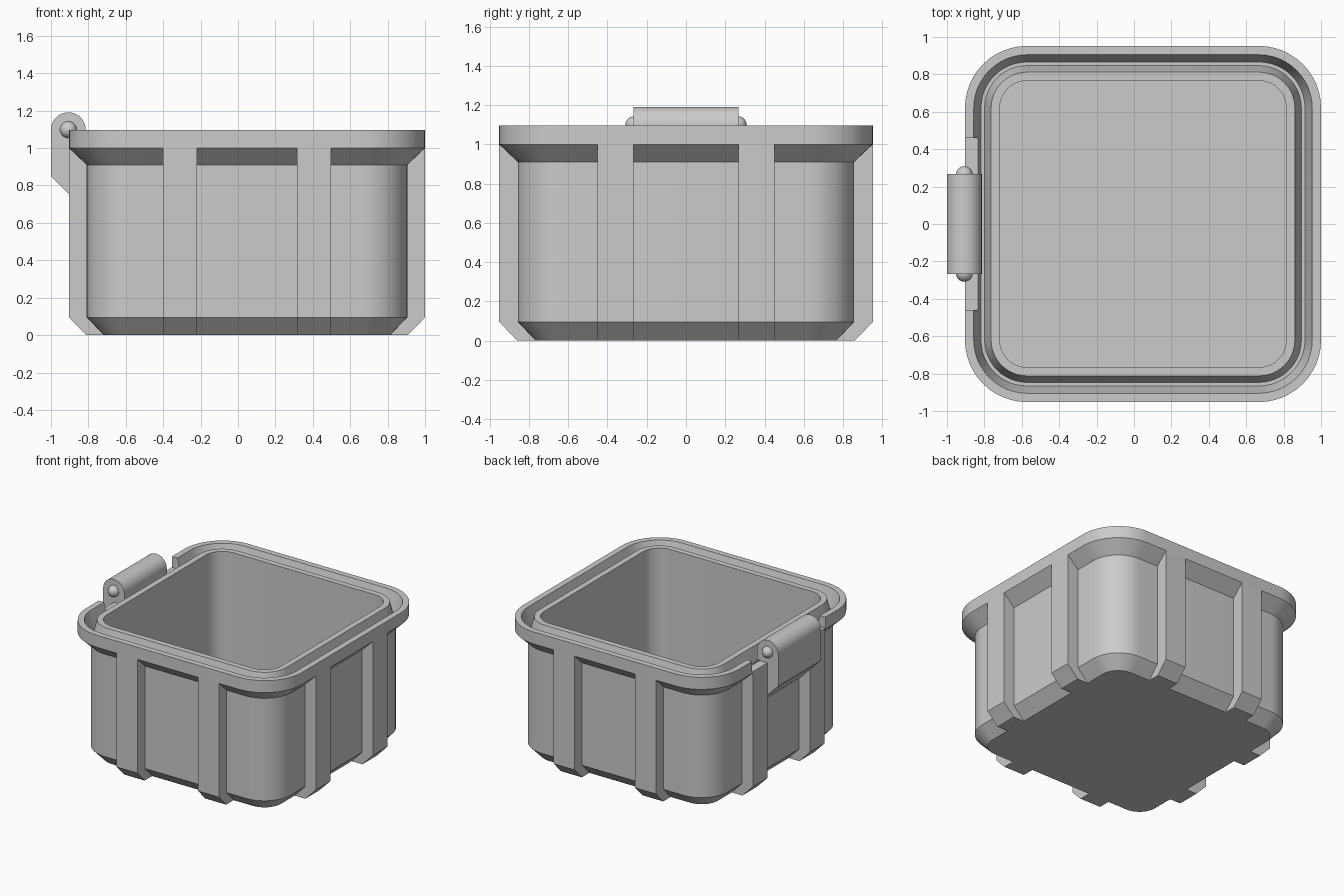
import bpy, bmesh
from math import sin, cos, pi, radians
from mathutils import Matrix, Vector

default = bpy.data.objects.get("Cube")
if default:
    bpy.data.objects.remove(default, do_unlink=True)

GREY = (0.6, 0.6, 0.6, 1)
mat = bpy.data.materials.new("plain grey")
mat.use_nodes = True
mat.diffuse_color = GREY
mat.node_tree.nodes["Principled BSDF"].inputs["Base Color"].default_value = GREY

CX = 0.048          # box centre in x; the hinge overhangs on the other side
CORNER = 0.62       # distance from box centre to the corner arc centres
OUT, WALL, INNER = 0.952, 0.857, 0.766
TOP = 1.096


def make(name, bm):
    bmesh.ops.recalc_face_normals(bm, faces=bm.faces)
    mesh = bpy.data.meshes.new(name)
    bm.to_mesh(mesh)
    bm.free()
    mesh.materials.append(mat)
    obj = bpy.data.objects.new(name, mesh)
    bpy.context.collection.objects.link(obj)
    return obj


def smooth(obj):
    bpy.ops.object.select_all(action="DESELECT")
    obj.select_set(True)
    bpy.context.view_layer.objects.active = obj
    bpy.ops.object.shade_smooth_by_angle(angle=radians(30))


def ring(bm, half, z, steps=12):
    """Rounded square whose corner arcs share fixed centres."""
    r = half - CORNER
    verts = []
    for k, (sx, sy) in enumerate([(1, 1), (-1, 1), (-1, -1), (1, -1)]):
        for i in range(steps + 1):
            a = (k + i / steps) * pi / 2
            verts.append(bm.verts.new((CX + sx * CORNER + r * cos(a),
                                       sy * CORNER + r * sin(a), z)))
    return verts


def prism(name, outline, to_point, depth):
    """Extrude a 2D outline along the vector depth."""
    bm = bmesh.new()
    face = bm.faces.new([bm.verts.new(to_point(p)) for p in outline])
    new = bmesh.ops.extrude_face_region(bm, geom=[face])["geom"]
    bmesh.ops.translate(bm, vec=depth,
                        verts=[g for g in new if isinstance(g, bmesh.types.BMVert)])
    return make(name, bm)


# Box shell: outside, rim, seal groove, lip, inside wall and floor
profile = [(INNER, 0), (WALL, 0.095), (WALL, 0.91), (OUT, 1.0), (OUT, TOP),
           (0.905, TOP), (0.866, 0.96), (0.847, 0.96), (0.812, TOP),
           (INNER, TOP), (INNER, 0.095)]
bm = bmesh.new()
rings = [ring(bm, h, z) for h, z in profile]
for a, b in zip(rings, rings[1:]):
    for i in range(len(a)):
        j = (i + 1) % len(a)
        bm.faces.new((a[i], a[j], b[j], b[i]))
bm.faces.new(rings[0])
bm.faces.new(rings[-1])
box = make("box_shell", bm)

# Notch in the rim behind the hinge
bm = bmesh.new()
bmesh.ops.create_cube(bm, size=1, matrix=Matrix.Translation((-0.985, 0, 1.16))
                      @ Matrix.Diagonal((0.3, 0.92, 0.3, 1)))
cutter = make("notch_cutter", bm)
cutter.hide_render = True
cut = box.modifiers.new("notch", "BOOLEAN")
cut.operation, cut.solver, cut.object = "DIFFERENCE", "EXACT", cutter
bpy.context.view_layer.objects.active = box
bpy.ops.object.modifier_apply(modifier=cut.name)
bpy.data.objects.remove(cutter, do_unlink=True)
smooth(box)

# Two chamfered ribs on each side
rib_outline = [(INNER, 0), (0.86, 0), (OUT, 0.095), (OUT, 1.0), (0.81, 0.9), (0.81, 0.1)]
for k, side in enumerate(["left", "back", "right", "front"]):
    turn = Matrix.Rotation(k * pi / 2, 4, "Z")
    for n, y in enumerate((-0.45, 0.267)):
        rib = prism(f"{side}_rib_{n + 1}", rib_outline,
                    lambda p: (p[0], y, p[1]), Vector((0, 0.183, 0)))
        rib.data.transform(Matrix.Translation((CX, 0, 0)) @ turn)

# Hinge knuckle: round top, straight back, sloped foot running into the wall
HX, HZ, HR = -0.907, 1.098, 0.093
arc = [(HX + HR * cos(i * pi / 20), HZ + HR * sin(i * pi / 20)) for i in range(21)]
hinge = prism("hinge_knuckle", arc + [(HX - HR, 0.85), (HX + HR, 0.664)],
              lambda p: (p[0], -0.267, p[1]), Vector((0, 0.534, 0)))
smooth(hinge)

# Domed pin ends
for name, y in (("hinge_pin_front", -0.264), ("hinge_pin_back", 0.264)):
    bm = bmesh.new()
    bmesh.ops.create_uvsphere(bm, u_segments=24, v_segments=12, radius=0.045,
                              matrix=Matrix.Translation((HX, y, HZ)))
    smooth(make(name, bm))
